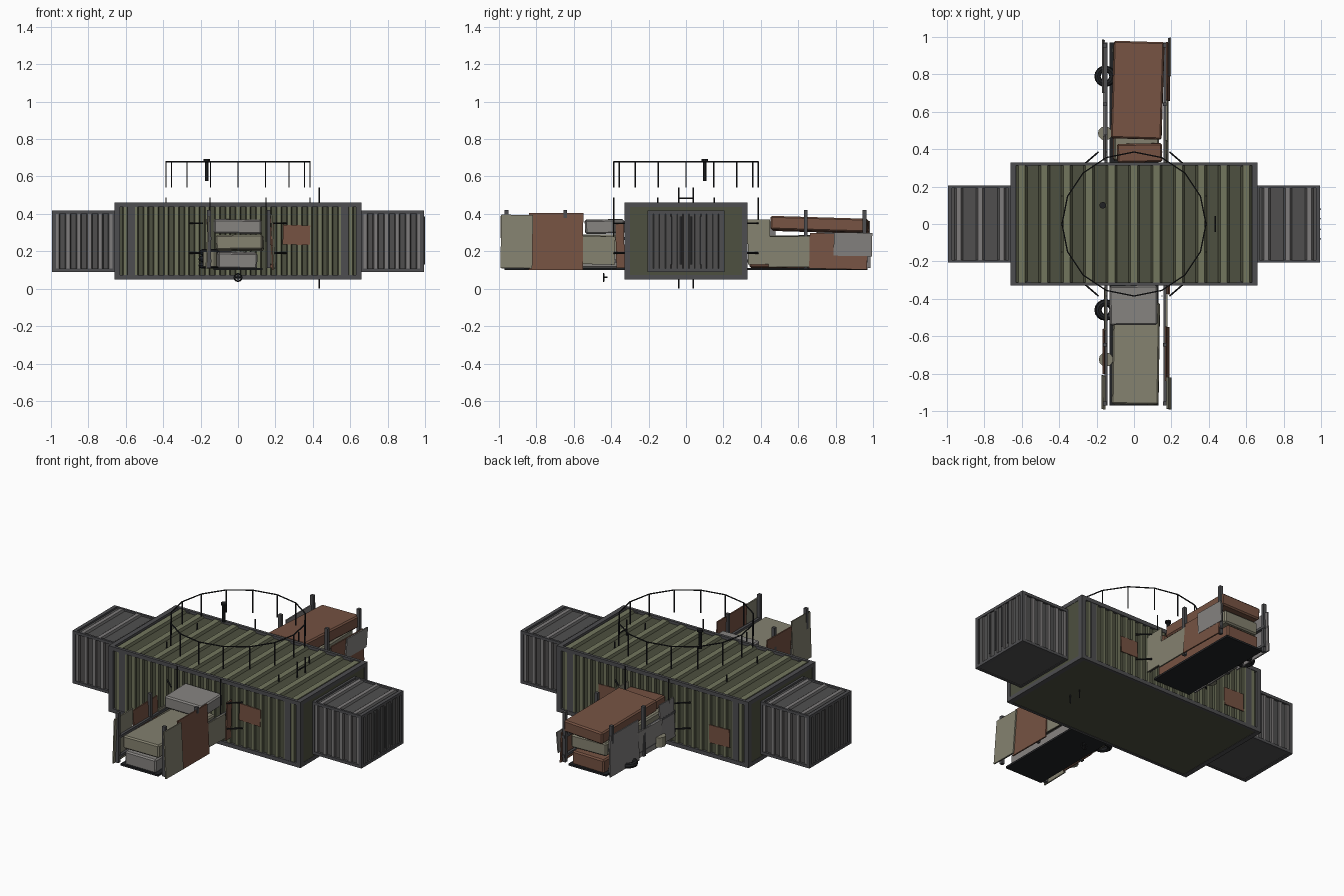
import bpy, bmesh, math, random
from mathutils import Vector, Matrix, Euler

if "Cube" in bpy.data.objects:
    bpy.data.objects.remove(bpy.data.objects["Cube"])
random.seed(4)

def mat(name, r, g, b):
    m = bpy.data.materials.new(name)
    m.diffuse_color = (r, g, b, 1)
    m.use_nodes = True
    m.node_tree.nodes["Principled BSDF"].inputs["Base Color"].default_value = m.diffuse_color
    return m

OLIVE = mat("olive", .075, .08, .05)
OLIVE_L = mat("olive_light", .17, .18, .11)
STEEL = mat("steel", .075, .075, .08)
GREY = mat("grey", .08, .078, .078)
GREY_L = mat("grey_light", .21, .20, .20)
BEIGE = mat("beige", .23, .22, .16)
PALE = mat("pale_grey", .24, .23, .22)
RUST = mat("rust", .18, .085, .055)
BLACK = mat("black", .015, .016, .018)

def finish(name, bm, *mats):
    me = bpy.data.meshes.new(name)
    bmesh.ops.recalc_face_normals(bm, faces=bm.faces)
    bm.to_mesh(me)
    bm.free()
    for m in mats:
        me.materials.append(m)
    o = bpy.data.objects.new(name, me)
    bpy.context.collection.objects.link(o)
    return o

def boxes(name, specs, m, rot=(0, 0, 0), bevel=0):
    """Joined boxes, each given as x0,x1,y0,y1,z0,z1."""
    bm = bmesh.new()
    for x0, x1, y0, y1, z0, z1 in specs:
        M = (Matrix.Translation(((x0+x1)/2, (y0+y1)/2, (z0+z1)/2))
             @ Euler(rot).to_matrix().to_4x4()
             @ Matrix.Diagonal((x1-x0, y1-y0, z1-z0, 1)))
        bmesh.ops.create_cube(bm, size=1, matrix=M)
    if bevel:
        bmesh.ops.bevel(bm, geom=bm.edges[:], offset=bevel, segments=1, affect='EDGES')
    return finish(name, bm, m)

def rods(name, pairs, r, m, sides=6):
    """Joined straight rods between point pairs."""
    bm = bmesh.new()
    for a, b in pairs:
        a, b = Vector(a), Vector(b)
        M = Matrix.Translation((a+b)/2) @ (b-a).to_track_quat('Z', 'Y').to_matrix().to_4x4()
        bmesh.ops.create_cone(bm, cap_ends=True, segments=sides, radius1=r, radius2=r,
                              depth=(b-a).length, matrix=M)
    return finish(name, bm, m)

def corrugated(name, origin, u, v, n, count, depth, fill, m, m_rib):
    """Folded sheet: u = run of the folds, v = fold height, n = outward; ribs get m_rib."""
    o, u, v, n = Vector(origin), Vector(u), Vector(v), Vector(n)
    bm, prof = bmesh.new(), []
    for i in range(count):
        for t, d in ((0, 0), (.5-fill/2-.1, 0), (.5-fill/2, 1), (.5+fill/2, 1), (.5+fill/2+.1, 0)):
            prof.append(o + u*((i+t)/count) + n*(d*depth))
    prof.append(o + u)
    lo = [bm.verts.new(p) for p in prof]
    hi = [bm.verts.new(p + v) for p in prof]
    for i in range(len(prof)-1):
        f = bm.faces.new((lo[i], lo[i+1], hi[i+1], hi[i]))
        f.material_index = int(i % 5 == 2)
    return finish(name, bm, m, m_rib)

def frame(name, x0, x1, y, z0, z1, w):
    """Corner posts and rails of a container."""
    s = []
    for a in (x0, x1-w):
        s += [(a, a+w, q, q+w, z0, z1) for q in (-y, y-w)]
        s += [(a, a+w, -y, y, q, q+w*.8) for q in (z0, z1-w*.8)]
    s += [(x0, x1, p, p+w*.6, q, q+w*.8) for p in (-y, y-w*.6) for q in (z0, z1-w*.8)]
    return boxes(name, s, STEEL)

# main container
boxes("main_body", [(-.65, .65, -.314, .314, .052, .44)], OLIVE)
frame("main_frame", -.66, .66, .33, .05, .46, .03)
boxes("main_inner_posts", [(s*.57-.02, s*.57+.02, t*.318-.01, t*.318+.01, .06, .45)
                           for s in (-1, 1) for t in (-1, 1)], STEEL)
for s, n in ((-1, "front"), (1, "back")):
    corrugated("main_wall_"+n, (-.63, s*.315, .07), (1.26, 0, 0), (0, 0, .37), (0, s, 0),
               23, .011, .38, OLIVE, OLIVE_L)
corrugated("main_roof", (-.66, -.32, .443), (1.32, 0, 0), (0, .64, 0), (0, 0, 1),
           11, .012, .3, OLIVE, OLIVE_L)
boxes("main_end_plates", [(s*.65-.008, s*.65+.008, -.31, .31, .06, .45) for s in (-1, 1)], OLIVE)

# side containers with ribbed walls and door bars
for s, n in ((-1, "left"), (1, "right")):
    x0, x1 = sorted((s*.65, s*.995))
    boxes(n+"_annex_body", [(x0+.008, x1-.008, -.192, .192, .093, .405)], GREY)
    frame(n+"_annex_frame", x0, x1, .207, .09, .417, .022)
    for t in (-1, 1):
        corrugated(n+"_annex_wall", (x0, t*.193, .1), (x1-x0, 0, 0), (0, 0, .305), (0, t, 0),
                   6, .009, .35, GREY, GREY_L)
    corrugated(n+"_annex_roof", (x0, -.2, .406), (x1-x0, 0, 0), (0, .4, 0), (0, 0, 1),
               3, .009, .2, GREY, GREY_L)
    corrugated(n+"_annex_end", (s*.985, -.19, .1), (0, .38, 0), (0, 0, .305), (s, 0, 0),
               6, .008, .4, GREY, GREY)
rods("door_bars", [((.996, y, .13), (.996, y, .385)) for y in (-.08, -.028, .028, .08)], .004, STEEL)

# rust patches on the main walls
for i, (x0, x1, y, z0, z1) in enumerate(((.24, .385, -.327, .235, .34), (-.53, -.39, .327, .14, .25),
                                         (.25, .37, .327, .2, .3))):
    boxes("wall_patch_%d" % i, [(x0, x1, y-.003, y+.003, z0, z1)], RUST, (0, .03, 0))

# crushed blocks stacked in the front and back barricades
blocks = (("front_low", -.11, .10, -.96, -.34, .11, .195, PALE, .01),
          ("front_mid", -.115, .135, -.965, -.42, .205, .285, BEIGE, -.015),
          ("front_top", -.13, .125, -.54, -.33, .295, .37, PALE, .01),
          ("back_low", -.11, .11, .34, .96, .11, .195, RUST, -.01),
          ("back_mid", -.11, .13, .34, .95, .205, .285, BEIGE, .012),
          ("back_top", -.115, .155, .455, .975, .305, .378, RUST, -.03),
          ("back_inner", -.09, .15, .33, .43, .29, .35, RUST, .02))
for n, x0, x1, y0, y1, z0, z1, m, tilt in blocks:
    boxes(n+"_block", [(x0, x1, y0, y1, z0, z1)], m, (tilt, tilt, tilt), .008)
boxes("barricade_floors", [(-.13, .13, -.97, -.33, .1, .112), (-.13, .13, .33, .97, .1, .112)], BLACK)

# scrap sheets leaning along both barricades: y0, y1, z0, z1, x offset, colour
right = ((-.99, -.82, .11, .395, .188, BEIGE), (-.84, -.55, .10, .405, .178, RUST),
         (-.56, -.38, .13, .28, .175, BEIGE), (-.375, -.33, .11, .35, .182, RUST),
         (.33, .45, .13, .37, .175, BEIGE), (.44, .66, .115, .28, .178, BEIGE),
         (.66, .97, .105, .295, .182, RUST), (.79, .995, .175, .3, .19, PALE))
left = ((-.99, -.81, .11, .39, -.163, BEIGE), (-.80, -.56, .11, .37, -.158, RUST),
        (-.57, -.34, .12, .29, -.155, BEIGE), (.34, .48, .12, .36, -.155, GREY_L),
        (.47, .72, .11, .28, -.157, PALE), (.70, .985, .11, .36, -.163, GREY_L))
for n, sheets in (("right", right), ("left", left)):
    for i, (y0, y1, z0, z1, x, m) in enumerate(sheets):
        boxes("%s_sheet_%d" % (n, i), [(x-.004, x+.004, y0, y1, z0, z1)], m,
              (random.uniform(-.03, .03), random.uniform(-.08, .08), 0))
boxes("barricade_posts", [(x-.01, x+.01, y-.01, y+.01, .11, .42)
                          for x in (-.155, .165) for y in (-.96, -.645, .64, .955)], STEEL)
boxes("barricade_rails", [(x-.008, x+.008, *r, z, z+.016) for x in (-.15, .165)
                          for r in ((-.97, -.33), (.33, .97)) for z in (.14, .26)], STEEL)

# slanted brace rods tying barricades to the container
rods("brace_rods", [((s*.19, t*.385, z), (s*.26, t*.325, z))
                    for s in (-1, 1) for t in (-1, 1) for z in (.19, .35)], .005, BLACK)

# tyres and round lids beside the left sheets
def torus(name, c, R, r, m, rot=(0, 0, 0), a=16, b=8):
    bpy.ops.mesh.primitive_torus_add(location=c, rotation=rot, major_radius=R, minor_radius=r,
                                     major_segments=a, minor_segments=b)
    o = bpy.context.object
    o.name = name
    o.data.materials.append(m)
for i, c in enumerate(((-.155, .79, .125), (-.155, -.46, .125), (-.155, -.46, .16), (-.15, -.46, .195))):
    torus("tyre_%d" % i, c, .04, .017, BLACK)
rods("round_lids", [((-.15, -.725, .12), (-.15, -.725, .2)),
                    ((-.155, .485, .12), (-.155, .485, .18))], .038, BEIGE, 12)

# small hand wheel at the front
torus("hand_wheel", (0, -.44, .06), .02, .004, BLACK, (math.pi/2, 0, 0))
rods("hand_wheel_spokes", [((0, -.44, .04), (0, -.44, .08)), ((-.02, -.44, .06), (.02, -.44, .06)),
                           ((0, -.445, .06), (0, -.42, .06))], .004, BLACK)

# sixteen-sided railing ring with hanging posts
R = .385
ring = [(R*math.cos(i*math.pi/8), R*math.sin(i*math.pi/8)) for i in range(16)]
rods("railing_ring", [((*ring[i-1], .68), (*ring[i], .68)) for i in range(16)], .004, BLACK)
rods("railing_posts", [((x, y, .54), (x, y, .68)) for x, y in ring], .004, BLACK)
rods("corner_stakes", [((x, y, .25), (x, y, .488)) for s in (-1, 1) for t in (-1, 1)
                       for x, y in ((s*.15, t*.385), (s*.385, t*.15))], .004, BLACK)

# chimney
rods("chimney_pipe", [((-.167, .1, .575), (-.167, .1, .685))], .010, BLACK, 10)
rods("chimney_cap", [((-.167, .1, .682), (-.167, .1, .694))], .018, BLACK, 10)

# ladder through the roof hatch
rods("ladder", [((.435, y, 0), (.435, y, .54)) for y in (-.04, .04)] +
     [((.435, -.04, z), (.435, .04, z)) for z in (.07, .13, .19, .25, .31, .37, .43, .485)], .004, BLACK)
